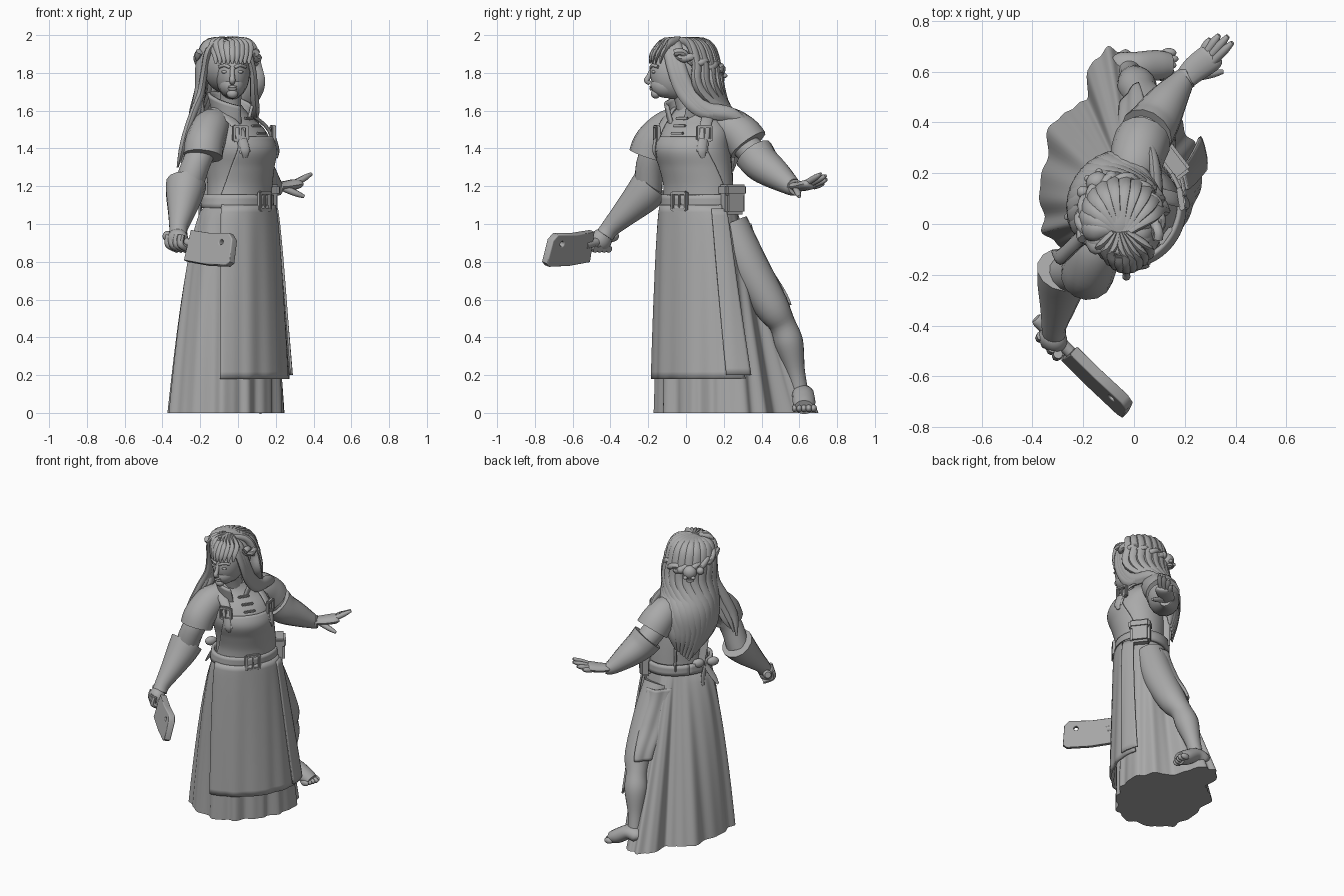
import bpy, bmesh
from math import sin, cos, pi, radians
from mathutils import Vector, Matrix

if "Cube" in bpy.data.objects:
    bpy.data.objects.remove(bpy.data.objects["Cube"], do_unlink=True)

grey = bpy.data.materials.new("plain grey")
grey.use_nodes = True
grey.diffuse_color = (0.4, 0.4, 0.4, 1)
grey.node_tree.nodes["Principled BSDF"].inputs["Base Color"].default_value = grey.diffuse_color
parts = []
FACING = radians(-34)  # direction the chest points


def finish(name, bm):
    bmesh.ops.recalc_face_normals(bm, faces=bm.faces)
    mesh = bpy.data.meshes.new(name)
    bm.to_mesh(mesh)
    bm.free()
    obj = bpy.data.objects.new(name, mesh)
    bpy.context.collection.objects.link(obj)
    mesh.materials.append(grey)
    parts.append(obj)
    return obj


def spline(points, t, closed=False):
    """Smooth curve through points of any dimension, t counted in points."""
    count = len(points)
    i = int(t) if closed else min(int(t), count - 2)
    f = t - i
    pick = lambda k: points[k % count] if closed else points[max(0, min(count - 1, k))]
    a, b, c, d = (pick(i + k) for k in (-1, 0, 1, 2))
    return [q + f * (r - p + f * (2 * p - 5 * q + 4 * r - s + f * (3 * (q - r) + s - p))) / 2
            for p, q, r, s in zip(a, b, c, d)]


def grid(name, rows, closed=True):
    bm = bmesh.new()
    verts = [[bm.verts.new(p) for p in row] for row in rows]
    width = len(rows[0])
    for low, high in zip(verts, verts[1:]):
        for j in range(width if closed else width - 1):
            k = (j + 1) % width
            bm.faces.new((low[j], low[k], high[k], high[j]))
    if closed:
        bm.faces.new(verts[0])
        bm.faces.new(verts[-1])
    return finish(name, bm)


def tube(name, points, flat=1.0, ref=(0, 0, 1), sides=14, steps=5):
    """Points are x, y, z, radius; flat squashes the tube along ref."""
    total = (len(points) - 1) * steps
    samples = [spline(points, i / steps) for i in range(total + 1)]
    rows, ref = [], Vector(ref)
    for i, s in enumerate(samples):
        ahead, behind = samples[min(i + 1, total)], samples[max(i - 1, 0)]
        along = (Vector(ahead[:3]) - Vector(behind[:3])).normalized()
        side = along.cross(ref).normalized()
        normal = side.cross(along)
        r = max(s[3], 0.002)
        rows.append([Vector(s[:3]) + r * (side * cos(a) + normal * flat * sin(a))
                     for a in (2 * pi * k / sides for k in range(sides))])
    return grid(name, rows)


def ball(name, at, size, turn=0.0):
    bm = bmesh.new()
    place = Matrix.Translation(at) @ Matrix.Rotation(turn, 4, "Z") @ Matrix.Diagonal((*size, 1))
    bmesh.ops.create_uvsphere(bm, u_segments=28, v_segments=18, radius=1, matrix=place)
    return finish(name, bm)


def box(name, at, size, turn=0.0, bevel=0.008):
    bm = bmesh.new()
    place = Matrix.Translation(at) @ Matrix.Rotation(turn, 4, "Z") @ Matrix.Diagonal((*size, 1))
    bmesh.ops.create_cube(bm, size=1, matrix=place)
    bmesh.ops.bevel(bm, geom=bm.edges[:], offset=bevel, segments=2, affect="EDGES")
    return finish(name, bm)


def wrap(name, surface, span, low, high, offset, thick, rows=24, columns=40):
    """Cloth sheet laid on a surface; span(z) gives its two side limits."""
    sheet = []
    for i in range(rows + 1):
        z = low + (high - low) * i / rows
        u0, u1 = span(z)
        sheet.append([surface(u0 + (u1 - u0) * j / columns, z, offset) for j in range(columns + 1)])
    obj = grid(name, sheet, closed=False)
    solid = obj.modifiers.new("thickness", "SOLIDIFY")
    solid.thickness, solid.offset = thick, 0
    return obj


# Torso: z, centre x, centre y, half width, half depth
BODY = [(1.05, -.005, .075, .195, .145), (1.2, 0, .075, .185, .15), (1.3, 0, .06, .19, .165),
        (1.4, 0, .04, .2, .178), (1.5, -.02, .05, .19, .15), (1.57, -.05, .05, .14, .11),
        (1.63, -.05, .03, .07, .07)]


def torso(angle, z, offset=0.0):
    i = max(k for k in range(len(BODY) - 1) if BODY[k][0] <= z or k == 0)
    t = i + (z - BODY[i][0]) / (BODY[i + 1][0] - BODY[i][0])
    _, x, y, wide, deep = spline(BODY, max(0, min(t, len(BODY) - 1)))
    local = Vector(((deep + offset) * cos(angle), (wide + offset) * sin(angle), z))
    return Matrix.Rotation(FACING, 3, "Z") @ local + Vector((x, y, 0))


grid("torso", [[torso(2 * pi * j / 48, 1.05 + .58 * i / 24) for j in range(48)] for i in range(25)])

# Skirt: hem outline blended up to an oval waist, with folds
HEM = [(-.1, -.16), (.02, -.125), (.13, -.02), (.205, .1), (.245, .25), (.19, .4), (.06, .49),
       (.01, .65), (-.08, .69), (-.17, .63), (-.2, .48), (-.31, .41), (-.36, .2), (-.36, 0), (-.28, -.1)]
WAIST_Z = 1.1


def skirt(u, z, offset=0.0):
    hem = Vector(spline(HEM, u % len(HEM), True))
    centre = Vector((0, .075))
    out = (hem - centre).normalized()
    t = max(0.0, 1 - z / WAIST_Z)
    back = max(0, min(1, (hem.y - .1) / .4))
    blend = t ** (.55 + .45 * back)
    fold = .01 * blend * (sin(u * 2 * pi) + .6 * sin(u * pi * 3.2 + 1))
    if offset:
        fold = fold * .4 + .008
    waist = .152 + .045 * out.dot((-sin(FACING), cos(FACING))) ** 2
    p = (centre + out * waist).lerp(hem, blend) + out * (fold + offset * (1 + 2 * t * max(0, out.x)))
    return Vector((p.x, p.y, z))


N = len(HEM)
grid("skirt", [[skirt(N * j / 180, WAIST_Z * i / 30) for j in range(180)] for i in range(31)])
wrap("apron_skirt", skirt, lambda z: (.1 - .1 * z, 4.4 - .5 * z), .18, 1.1, .012, .016)
wrap("apron_side_fold", skirt, lambda z: (3.7 - .4 * z, 4.5 - .4 * z), .2, 1.08, .022, .012, columns=10)
wrap("apron_bib", torso, lambda z: (-1.5 + (z - 1.1) * 1.9, 1.4 - (z - 1.1) * 1.7), 1.1, 1.46, .012, .016)
wrap("belt", torso, lambda z: (-pi, pi), 1.085, 1.155, .022, .02, rows=3, columns=60)


def buckle(name, angle, z, size, offset):
    at, turn = torso(angle, z, offset), FACING + angle
    side = Vector((-sin(turn), cos(turn), 0))
    for s in (-1, 1):
        box(name + "_side", at + side * s * size, (.022, .018, size * 2.2), turn, .004)
        box(name + "_bar", at + Vector((0, 0, s * size)), (.022, size * 2, .018), turn, .004)
    box(name + "_prong", at, (.016, .012, size * 1.8), turn, .003)


buckle("belt_buckle", -.05, 1.12, .045, .035)
for s in (-1, 1):
    buckle("strap_buckle", s * .75, 1.48, .036, .03)
    path = [(.75, 1.38, .02), (.75, 1.5, .018), (1, 1.575, .018), (1.6, 1.61, .025),
            (2.2, 1.56, .02), (2.6, 1.4, .012), (2.7, 1.12, .012)]
    tube("apron_strap", [(*torso(s * a, z, o), .03) for a, z, o in path], .3,
         torso(s * 1.3, 1.5) - Vector((-.03, .05, .9)))
    tube("strap_end", [(*torso(s * .75, z, .024), r) for z, r in ((1.45, .024), (1.39, .024), (1.35, .01))],
         .4, torso(s * .75, 1.4) - Vector((0, .04, 1.4)))

# Shirt collar and lacing
collar = lambda a, z, o: Vector((-.04 + cos(a + FACING) * (.085 + o + (z - 1.54) * .25),
                                 .01 + sin(a + FACING) * (.095 + o + (z - 1.54) * .2), z - .04 * cos(a)))
wrap("shirt_collar", collar, lambda z: (.25 + (z - 1.52) * 2, 2 * pi - .25 - (z - 1.52) * 2), 1.52, 1.66, 0, .016, rows=8)
for k in range(3):
    box("lacing", torso(0, 1.48 + k * .04, .012), (.02, .08, .014), FACING, .005)

# Pouch on the left hip, apron knot behind
box("pouch", torso(1.4, 1.12, .04), (.07, .13, .14), FACING + 1.25, .015)
box("pouch_flap", torso(1.4, 1.18, .045), (.08, .14, .06), FACING + 1.25, .012)
knot = torso(-2.6, 1.13, .04)
for s in (-1, 1):
    ball("knot_loop", knot + Vector((.03 * s, .04 * s, .02)), (.025, .04, .03), FACING)
    tube("knot_tail", [(*knot, .02), (*(knot + Vector((.02 * s - .02, .03 * s, -.08))), .022),
                       (*(knot + Vector((.03 * s - .04, .04 * s, -.13))), .01)], .4, (1, 0, .1))

# Arms with cap sleeves and long gloves
tube("right_sleeve", [(-.07, .02, 1.54, .07), (-.14, -.08, 1.51, .1), (-.175, -.17, 1.43, .105), (-.185, -.2, 1.36, .105)])
tube("right_arm", [(-.14, -.08, 1.5, .07), (-.21, -.18, 1.35, .075), (-.27, -.2, 1.18, .075)])
tube("right_glove", [(-.275, -.18, 1.21, .108), (-.285, -.23, 1.15, .098), (-.3, -.32, 1.06, .072), (-.315, -.4, .98, .05), (-.315, -.43, .94, .048)], ref=(1, 0, 0))
tube("left_sleeve", [(-.04, .14, 1.54, .07), (0, .22, 1.52, .1), (.02, .29, 1.47, .11), (.035, .33, 1.42, .112)])
tube("left_arm", [(0, .22, 1.5, .07), (.03, .33, 1.4, .075), (.07, .4, 1.33, .075)])
tube("left_glove", [(.05, .36, 1.37, .108), (.08, .4, 1.32, .1), (.13, .48, 1.26, .08), (.19, .56, 1.2, .05), (.22, .58, 1.195, .042)])

# Open left hand
tube("left_palm", [(.19, .56, 1.2, .04), (.24, .61, 1.2, .052), (.3, .655, 1.21, .055), (.315, .67, 1.215, .04)], .5)
TIPS = [((.305, .635, 1.215), (.388, .715, 1.265)), ((.3, .66, 1.215), (.37, .74, 1.255)),
        ((.285, .675, 1.21), (.335, .745, 1.235)), ((.27, .675, 1.2), (.3, .73, 1.215)),
        ((.24, .58, 1.19), (.35, .6, 1.145))]
for a, b in TIPS:
    tube("left_finger", [(*a, .018), (*Vector(a).lerp(b, .6), .017), (*b, .009)], sides=8)

# Right fist holding the cleaver
ball("right_fist", (-.32, -.45, .915), (.052, .062, .06), .8)
for k in range(4):
    p = Vector((-.34, -.415, .91)) + Vector((.022, -.024, 0)) * k
    tube("right_finger", [(*(p + Vector(o)), .019) for o in ((-.025, -.025, .03), (-.028, -.033, -.02), (.02, .01, -.045))], ref=(1, -1, 0), sides=8)
tube("cleaver_handle", [(-.385, -.37, .94, .02), (-.37, -.385, .935, .028), (-.3, -.455, .91, .024), (-.22, -.535, .89, .024)])
blade = bpy.data.curves.new("cleaver_blade", "CURVE")
blade.dimensions, blade.fill_mode = "2D", "BOTH"
blade.extrude, blade.bevel_depth = .016, .006
outline = [(0, -.08), (.01, .075), (.14, .06), (.28, .06), (.31, .03), (.32, -.09), (.3, -.105), (.15, -.1)]
hole = [(.24 + .02 * cos(k * pi / 8), .015 + .02 * sin(k * pi / 8)) for k in range(16)]
for loop in (outline, hole):
    line = blade.splines.new("POLY")
    line.points.add(len(loop) - 1)
    line.use_cyclic_u = True
    for point, (x, y) in zip(line.points, loop):
        point.co = (x, y, 0, 1)
cleaver = bpy.data.objects.new("cleaver_blade", blade)
bpy.context.collection.objects.link(cleaver)
blade.materials.append(grey)
reach = Vector((.735, -.68, 0)).normalized()
up = Vector((.18, .195, 1)).normalized()
cleaver.matrix_world = Matrix.Translation((-.255, -.51, .885)) @ Matrix((reach, up, reach.cross(up))).transposed().to_4x4()

# Bare left leg stepping out of the slit, with cloth draped behind the thigh
LEG = [(.05, .23, 1, .1), (.06, .32, .8, .105), (.055, .45, .57, .092), (.03, .51, .47, .07),
       (.01, .545, .37, .076), (-.01, .58, .22, .05), (-.02, .605, .1, .045)]
tube("left_leg", LEG, ref=(1, 0, 0), sides=20)


def thigh(angle, z, offset):
    x, y, _, r = spline(LEG[:3], (1 - z) / .215)
    r += offset + .006 * sin(angle * 7)
    return Vector((x + r * cos(angle), y + r * sin(angle), z))


wrap("skirt_drape", thigh, lambda z: (1.9 - 1.2 * (z - .57), 3.6), .57, 1.0, .012, .014, columns=24)
tube("left_foot", [(-.08, .62, .07, .02), (-.06, .62, .09, .055), (.01, .62, .1, .058), (.09, .625, .055, .06), (.14, .625, .03, .05)], .8, sides=18)
for k in range(5):
    ball("toe", (.145 - .008 * abs(k - 3), .575 + .025 * k, .024), (.03, .014 + .001 * k, .02))

# Head and face
tube("neck", [(-.045, .03, 1.55, .065), (-.04, 0, 1.65, .058), (-.035, -.03, 1.76, .06)], ref=(1, 0, 0))
ball("head", (-.03, -.06, 1.8), (.092, .13, .14))
ball("jaw", (-.03, -.1, 1.735), (.07, .088, .068))
ball("chin", (-.03, -.16, 1.69), (.03, .026, .026))
tube("nose", [(-.03, -.18, 1.82, .012), (-.03, -.195, 1.785, .013), (-.03, -.207, 1.76, .016), (-.03, -.19, 1.745, .012)], ref=(0, 1, 0))
for s in (-1, 1):
    ball("eye", (-.03 + .038 * s, -.17, 1.805), (.02, .012, .009))
    tube("eyebrow", [(-.03 + s * x, y, z, .009) for x, y, z in ((.012, -.186, 1.828), (.04, -.176, 1.84), (.07, -.148, 1.832))])
for z, r in ((1.726, .007), (1.715, .009)):
    ball("lip", (-.03, -.184, z), (.024, .009, r))

# Hair: cap, fringe, back locks and framing locks
ball("hair_cap", (-.055, .01, 1.84), (.132, .163, .15))
for k in range(9):
    x = -.03 + .022 * (k - 4)
    bend = .0035 * (k - 4) ** 2
    tube("fringe_lock", [(-.055 + .3 * (x + .03), -.03, 1.975, .02), (x - .01, -.13 + bend * .8, 1.955, .026),
                         (x, -.18 + bend, 1.9, .02), (x, -.193 + bend, 1.85, .006)], .6, (0, 1, .3), 8)
polar = lambda x, y, angle, r, z: (x + r * cos(radians(angle)), y + r * sin(radians(angle)), z)
for k in range(11):
    s = (k - 5) / 5
    head, back = 105 - 85 * s, 140 - 60 * s
    tube("back_lock", [(-.06 + .03 * s, -.03, 1.96, .03), (*polar(-.055, -.01, head, .1 + .02 * abs(cos(s)), 1.945), .042),
                       (*polar(-.055, .01, head, .143, 1.84), .046), (*polar(-.05, .02, head, .15, 1.72), .048),
                       (*polar(-.05, .06, back, .185, 1.56), .05), (*polar(-.03, .07, 148 - 45 * s, .2, 1.4), .042),
                       (*polar(0, .07, 142 - 24 * s, .2, 1.2 + .08 * abs(s)), .008)],
         .6, polar(0, 0, back, 1, .4), 10)
for k in range(3):
    d = .022 * k
    tube("left_front_lock", [(-.03, -.08 + d, 1.97, .02), (.04, -.09 + d, 1.93, .03), (.078, -.07 + d, 1.82, .03), (.085, -.02 + d, 1.7, .035),
                             (.09, .07 + d, 1.61, .04), (.08, .2 + d, 1.58, .035), (.05, .32 + d, 1.545 - d, .008)], .6, (1, 0, .2), 10)
    tube("right_front_lock", [(-.09, -.08 + d, 1.97, .02), (-.155, -.09 + d, 1.92, .03), (-.18, -.06 + d, 1.8, .03), (-.2, -.05 + d, 1.68, .035),
                              (-.245 + d, -.09 + d, 1.56, .035), (-.29 + d, -.13 + d, 1.42, .032), (-.32 + d, -.11, 1.3 + d, .008)], .6, (1, 0, .2), 10)

# Twisted braid round the head with a small skull clasp
for phase in (0, pi):
    twist = []
    for k in range(33):
        angle = -25 + 230 * k / 32
        swing = .016 * sin(k * .9 + phase)
        r = .17 + .012 * cos(k * .9 + phase)
        twist.append((*polar(-.055, .01, angle, r - .02 * abs(cos(radians(angle))), 1.88 - .06 * sin(radians(angle)) + swing), .02))
    tube("braid_strand", twist, sides=8, steps=3)
ball("skull_clasp", (-.145, .165, 1.81), (.045, .04, .045), radians(30))
box("skull_jaw", (-.155, .178, 1.765), (.045, .04, .03), radians(30))
for s in (-1, 1):
    ball("skull_cheek", (-.16 + .022 * s, .192 + .013 * s, 1.785), (.014, .014, .012))
    ball("clasp_knob", (-.145 + .055 * s, .155 + .03 * s, 1.82), (.025, .025, .025))

bpy.ops.object.select_all(action="DESELECT")
cleaver.select_set(True)
bpy.context.view_layer.objects.active = cleaver
bpy.ops.object.convert(target="MESH")
for obj in parts:
    obj.select_set(True)
bpy.ops.object.shade_smooth_by_angle(angle=radians(45))
